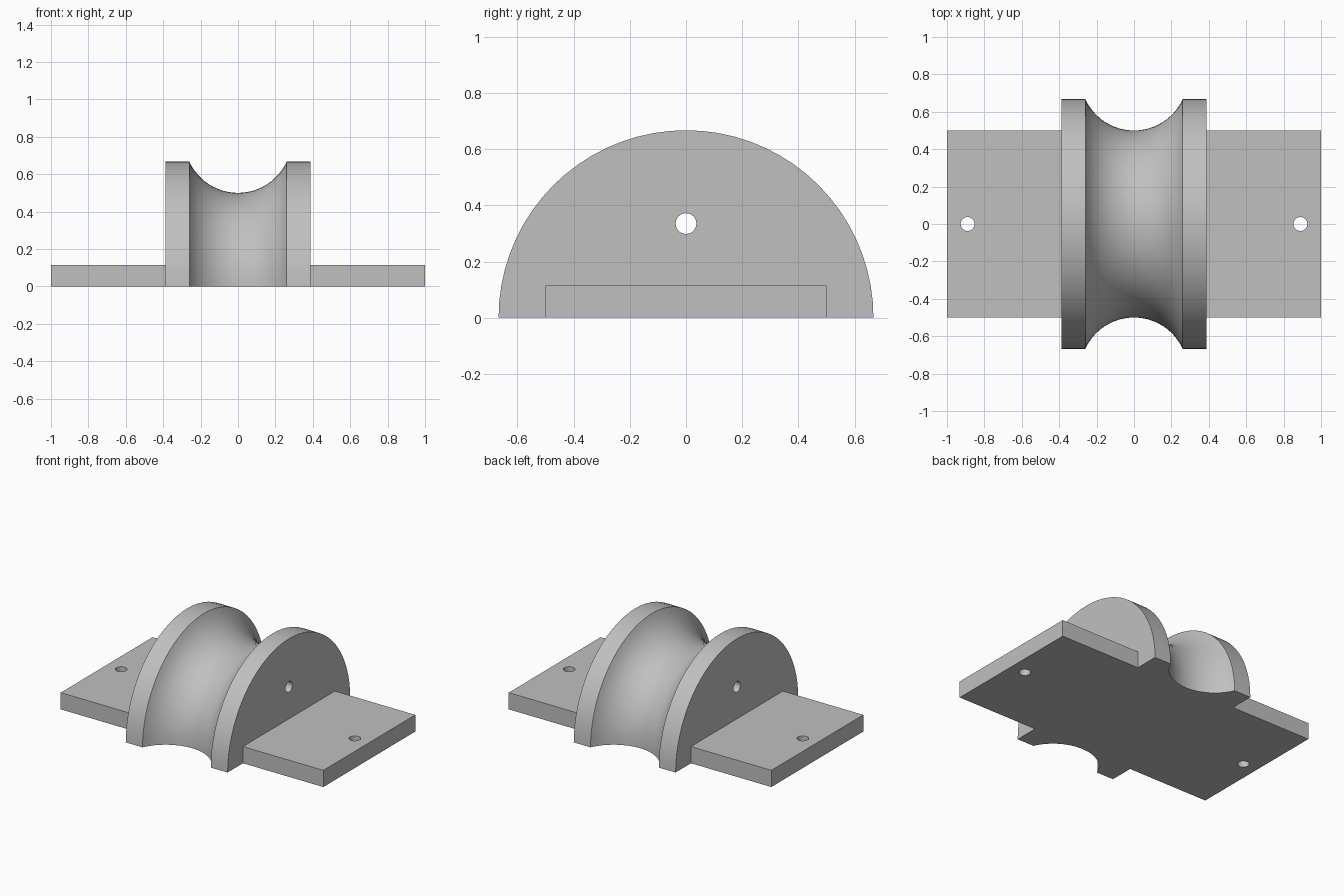
import bpy
import bmesh
from math import pi, sin, cos, asin, radians
from mathutils import Matrix

cube = bpy.data.objects.get("Cube")
if cube:
    bpy.data.objects.remove(cube, do_unlink=True)

RADIUS = 0.667      # flange radius
HALF_WIDTH = 0.388  # half width of the saddle
GROOVE = 0.26       # half width of the groove
GROOVE_R = 0.286    # radius of the groove arc
FLOOR = 0.5         # radius at the groove floor
PLATE_H = 0.115
HOLE_R = 0.037

grey = bpy.data.materials.new("plain grey")
grey.use_nodes = True
colour = (0.53, 0.53, 0.53, 1)
grey.diffuse_color = colour
grey.node_tree.nodes["Principled BSDF"].inputs["Base Color"].default_value = colour


def add_object(name, bm):
    bmesh.ops.recalc_face_normals(bm, faces=bm.faces)
    mesh = bpy.data.meshes.new(name)
    bm.to_mesh(mesh)
    bm.free()
    mesh.materials.append(grey)
    obj = bpy.data.objects.new(name, mesh)
    bpy.context.collection.objects.link(obj)
    return obj


def drill(obj, matrix, depth):
    """Cut a round hole along the local z of the matrix."""
    bm = bmesh.new()
    bmesh.ops.create_cone(bm, cap_ends=True, segments=24, radius1=HOLE_R,
                          radius2=HOLE_R, depth=depth, matrix=matrix)
    cutter = add_object("hole_cutter", bm)
    cutter.hide_render = True
    mod = obj.modifiers.new("hole", 'BOOLEAN')
    mod.operation = 'DIFFERENCE'
    mod.solver = 'EXACT'
    mod.object = cutter
    bpy.context.view_layer.objects.active = obj
    bpy.ops.object.modifier_apply(modifier=mod.name)
    bpy.data.objects.remove(cutter, do_unlink=True)


def smooth(obj):
    bpy.ops.object.select_all(action='DESELECT')
    obj.select_set(True)
    bpy.context.view_layer.objects.active = obj
    bpy.ops.object.shade_smooth_by_angle(angle=radians(25))


# Grooved saddle: profile swept half a turn about the x axis
arc = asin(GROOVE / GROOVE_R)
steps = 24
groove = []
for i in range(steps + 1):
    a = -arc + 2 * arc * i / steps
    groove.append((GROOVE_R * sin(a), FLOOR + GROOVE_R * (1 - cos(a))))
groove[0] = (-GROOVE, RADIUS)
groove[-1] = (GROOVE, RADIUS)
profile = [(-HALF_WIDTH, RADIUS)] + groove + [(HALF_WIDTH, RADIUS)]

bm = bmesh.new()
segments = 36
rings = []
for j in range(segments + 1):
    t = pi * j / segments
    rings.append([bm.verts.new((x, -r * cos(t), r * sin(t))) for x, r in profile])
for a, b in zip(rings, rings[1:]):
    for k in range(len(profile) - 1):
        bm.faces.new((a[k], a[k + 1], b[k + 1], b[k]))
# end discs and flat underside
bm.faces.new([ring[0] for ring in rings])
bm.faces.new([ring[-1] for ring in rings])
bm.faces.new(rings[0] + rings[-1][::-1])
saddle = add_object("grooved_saddle", bm)
drill(saddle, Matrix.Translation((0, 0, 0.335)) @ Matrix.Rotation(pi / 2, 4, 'Y'), 2)
smooth(saddle)

# Mounting plates with a screw hole each
for side, name in ((1, "left_mounting_plate"), (-1, "right_mounting_plate")):
    length = 1 - HALF_WIDTH
    centre = Matrix.Translation((side * (1 + HALF_WIDTH) / 2, 0, PLATE_H / 2))
    bm = bmesh.new()
    bmesh.ops.create_cube(bm, size=1, matrix=centre @ Matrix.Diagonal((length, 1, PLATE_H, 1)))
    plate = add_object(name, bm)
    drill(plate, Matrix.Translation((side * 0.89, 0, PLATE_H / 2)), 1)
    smooth(plate)
